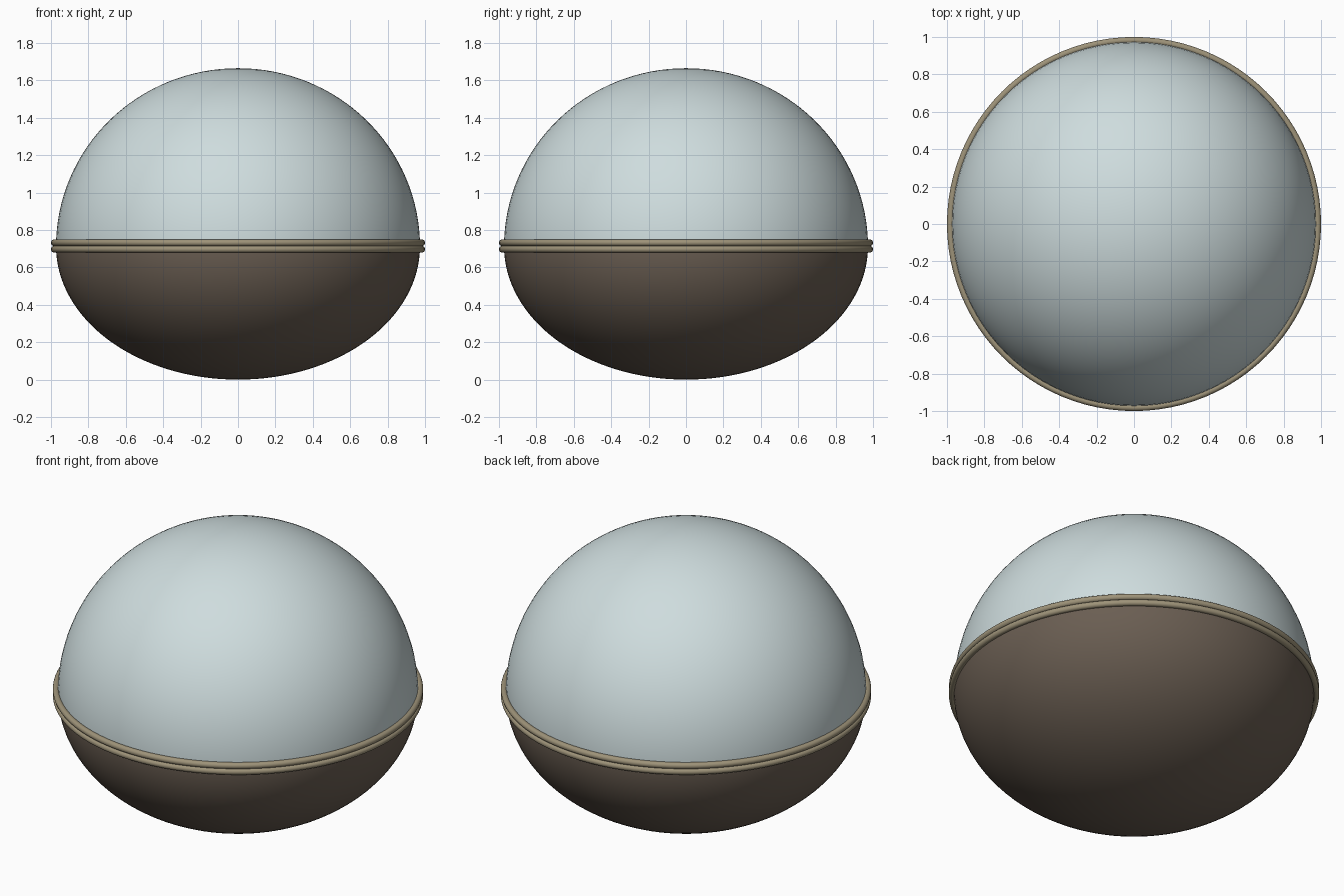
import bpy, bmesh
from math import sin, cos, pi

cube = bpy.data.objects.get("Cube")
if cube:
    bpy.data.objects.remove(cube, do_unlink=True)

SEAM = 0.712      # height where the two halves meet
RADIUS = 0.973


def material(name, rgb):
    mat = bpy.data.materials.new(name)
    mat.use_nodes = True
    mat.diffuse_color = (*rgb, 1)
    mat.node_tree.nodes["Principled BSDF"].inputs["Base Color"].default_value = (*rgb, 1)
    return mat


def half_shell(name, height, mat, rings=32, steps=96):
    """Revolve a quarter ellipse around z; negative height makes a bowl."""
    bm = bmesh.new()
    arc = [i / rings * pi / 2 for i in range(rings + 1)]
    verts = [bm.verts.new((RADIUS * cos(a), 0, height * sin(a))) for a in arc]
    edges = [bm.edges.new(pair) for pair in zip(verts, verts[1:])]
    bmesh.ops.spin(bm, geom=verts + edges, cent=(0, 0, 0), axis=(0, 0, 1),
                   angle=2 * pi, steps=steps)
    bmesh.ops.remove_doubles(bm, verts=bm.verts, dist=0.0005)
    # Close the flat side, hidden inside the rim
    bmesh.ops.holes_fill(bm, edges=[e for e in bm.edges if e.is_boundary], sides=0)
    bmesh.ops.recalc_face_normals(bm, faces=bm.faces)
    mesh = bpy.data.meshes.new(name)
    bm.to_mesh(mesh)
    bm.free()
    obj = bpy.data.objects.new(name, mesh)
    obj.location.z = SEAM
    bpy.context.collection.objects.link(obj)
    finish(obj, mat)


def finish(obj, mat):
    obj.data.materials.append(mat)
    bpy.ops.object.select_all(action="DESELECT")
    obj.select_set(True)
    bpy.context.view_layer.objects.active = obj
    bpy.ops.object.shade_smooth_by_angle()


pale_blue = material("pale blue", (0.62, 0.72, 0.73))
dark_brown = material("dark brown", (0.145, 0.112, 0.085))
tan = material("tan", (0.34, 0.29, 0.19))

# Dome and bowl
half_shell("upper_dome", 1.665 - SEAM, pale_blue)
half_shell("lower_bowl", -SEAM, dark_brown)

# Twin rim rings around the seam
for name, z in (("lower_rim", 0.697), ("upper_rim", 0.732)):
    bpy.ops.mesh.primitive_torus_add(major_segments=96, minor_segments=16,
                                     major_radius=0.982, minor_radius=0.018,
                                     location=(0, 0, z))
    ring = bpy.context.object
    ring.name = name
    finish(ring, tan)
